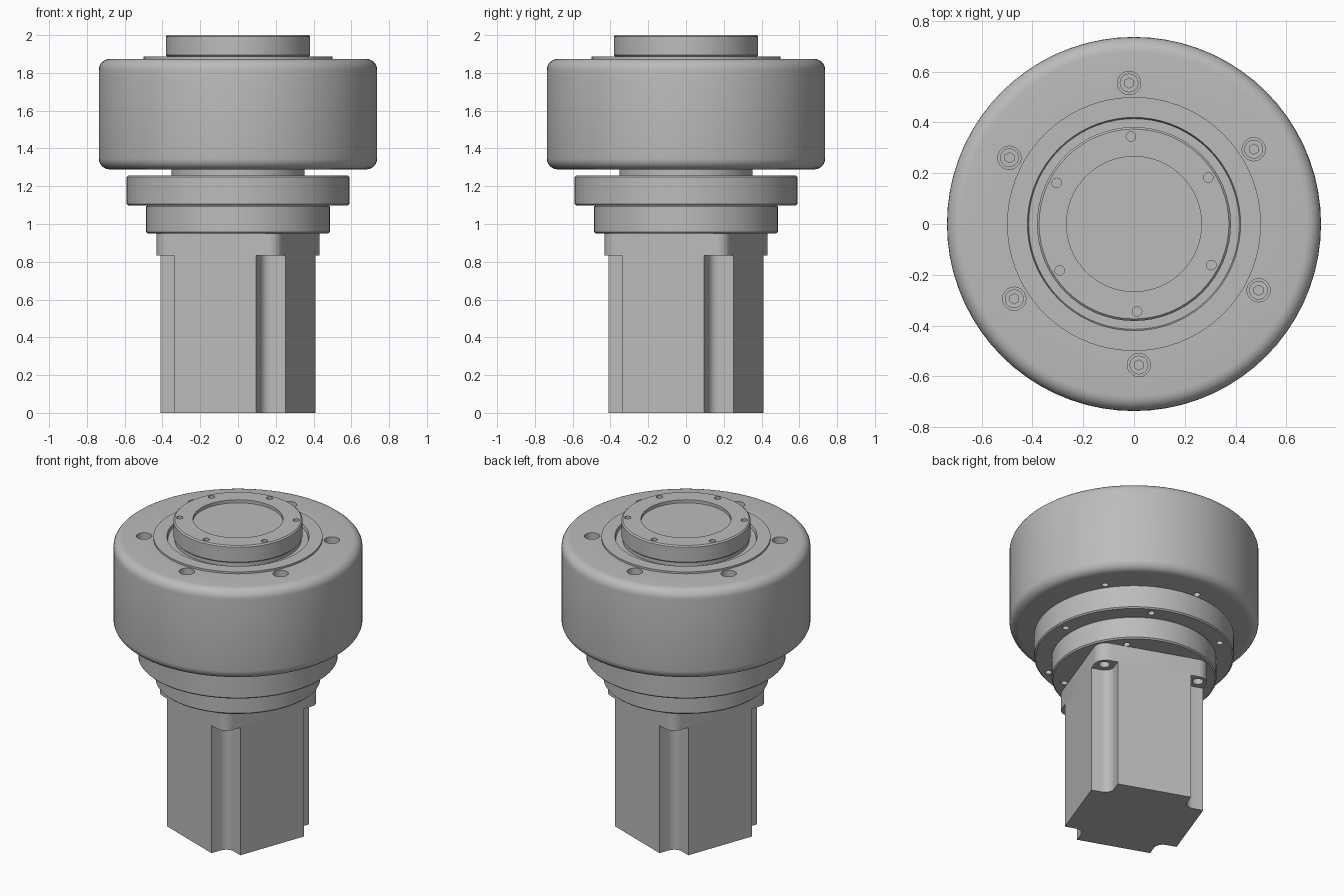
import bpy, bmesh
from math import radians, cos, sin, pi
from mathutils import Matrix, Vector

cube = bpy.data.objects.get("Cube")
if cube:
    bpy.data.objects.remove(cube)

grey = bpy.data.materials.new("machined_grey")
grey.use_nodes = True
COLOUR = (0.5, 0.5, 0.5, 1)
grey.diffuse_color = COLOUR
grey.node_tree.nodes["Principled BSDF"].inputs["Base Color"].default_value = COLOUR


def finish(name, bm):
    """Turn a bmesh into a named, shaded object."""
    bmesh.ops.remove_doubles(bm, verts=bm.verts, dist=1e-5)
    bmesh.ops.recalc_face_normals(bm, faces=bm.faces)
    mesh = bpy.data.meshes.new(name)
    bm.to_mesh(mesh)
    bm.free()
    mesh.materials.append(grey)
    obj = bpy.data.objects.new(name, mesh)
    bpy.context.collection.objects.link(obj)
    shade(mesh)
    return obj


def shade(mesh):
    for p in mesh.polygons:
        p.use_smooth = True
    mesh.set_sharp_from_angle(angle=radians(32))


def lathe(name, profile, steps=64):
    """Revolve (radius, height) points around the z axis."""
    bm = bmesh.new()
    verts = [bm.verts.new((r, 0, z)) for r, z in profile]
    edges = [bm.edges.new(pair) for pair in zip(verts, verts[1:])]
    bmesh.ops.spin(bm, geom=verts + edges, cent=(0, 0, 0), axis=(0, 0, 1),
                   angle=2 * pi, steps=steps)
    return finish(name, bm)


def disc(name, radius, z0, z1, c=0.008):
    """Round plate with small chamfers."""
    return lathe(name, [(0, z0), (radius - c, z0), (radius, z0 + c),
                        (radius, z1 - c), (radius - c, z1), (0, z1)])


def arc(cx, cy, r, start, end, n=6):
    angles = [radians(start + (end - start) * i / n) for i in range(n + 1)]
    return [(cx + r * cos(a), cy + r * sin(a)) for a in angles]


def prism(name, quarter, z0, z1, turn):
    """Extrude a four-fold symmetric outline, given one corner of it."""
    bm = bmesh.new()
    verts = []
    for k in range(4):
        spin = Matrix.Rotation(radians(turn + 90 * k), 3, 'Z')
        verts += [bm.verts.new(spin @ Vector((x, y, z0))) for x, y in quarter]
    base = bm.faces.new(verts)
    top = bmesh.ops.extrude_face_region(bm, geom=[base])["geom"]
    bmesh.ops.translate(bm, vec=(0, 0, z1 - z0),
                        verts=[g for g in top if isinstance(g, bmesh.types.BMVert)])
    return finish(name, bm)


def ring_of_cylinders(name, count, circle, start, radius, z0, z1, sides=20):
    bm = bmesh.new()
    for k in range(count):
        a = radians(start + 360 * k / count)
        place = Matrix.Translation((circle * cos(a), circle * sin(a), (z0 + z1) / 2))
        bmesh.ops.create_cone(bm, cap_ends=True, segments=sides, radius1=radius,
                              radius2=radius, depth=z1 - z0, matrix=place)
    return finish(name, bm)


def drill(obj, *args, **kw):
    """Cut a circle of holes and bake the result."""
    cutter = ring_of_cylinders("hole_cutter", *args, **kw)
    cutter.hide_render = True
    mod = obj.modifiers.new("holes", 'BOOLEAN')
    mod.operation, mod.solver, mod.object = 'DIFFERENCE', 'EXACT', cutter
    graph = bpy.context.evaluated_depsgraph_get()
    mesh = bpy.data.meshes.new_from_object(obj.evaluated_get(graph))
    obj.modifiers.clear()
    obj.data = mesh
    bpy.data.objects.remove(cutter)
    shade(mesh)


TURN = -20       # motor is turned relative to the drum
HALF = 0.352     # half width of the motor
FLAT = 0.23      # half width of each flat side

# Motor body with filleted corner notches
notch = [(HALF, FLAT)] + arc(FLAT + 0.055, FLAT + 0.055, 0.055, 270, 180) + [(FLAT, HALF)]
prism("motor_body", notch, 0, 0.835, TURN)

# Square motor flange with rounded corners and bolt holes
corner = HALF - 0.07
flange = prism("motor_flange", arc(corner, corner, 0.07, 0, 90), 0.833, 0.955, TURN)
drill(flange, 4, 0.416, 45 + TURN, 0.032, 0.8, 0.94)

# Stepped adapter rings
lower = disc("lower_adapter_ring", 0.487, 0.95, 1.1)
drill(lower, 4, 0.415, 44, 0.02, 0.9, 1.03)
upper = disc("upper_adapter_ring", 0.59, 1.098, 1.257)
drill(upper, 6, 0.535, 1, 0.02, 1.05, 1.18)
disc("neck", 0.352, 1.24, 1.31)

# Rounded gearbox drum with a raised cover and a groove around the hub
R, F, LOW, HIGH = 0.737, 0.058, 1.289, 1.874
drum = lathe("gearbox_drum",
             [(0, LOW)] + arc(R - F, LOW + F, F, -90, 0) + arc(R - F, HIGH - F, F, 0, 90)
             + [(0.5, HIGH), (0.5, 1.886), (0.42, 1.886), (0.415, 1.865), (0, 1.865)], 72)
drill(drum, 6, 0.556, 32, 0.046, 1.80, 1.95)
drill(drum, 6, 0.556, 32, 0.02, 1.25, 1.36)

# Socket screws sunk in the drum
screws = ring_of_cylinders("drum_screws", 6, 0.556, 32, 0.037, 1.78, 1.835)
drill(screws, 6, 0.556, 32, 0.02, 1.81, 1.9, sides=6)

# Output hub with a shallow recess and tapped holes
hub = lathe("output_hub", [(0, 1.85), (0.375, 1.85), (0.375, 1.888), (0.382, 1.895),
                           (0.382, 1.992), (0.374, 2), (0.266, 2), (0.266, 1.98), (0, 1.98)])
drill(hub, 6, 0.345, 32, 0.019, 1.93, 2.05, sides=16)
